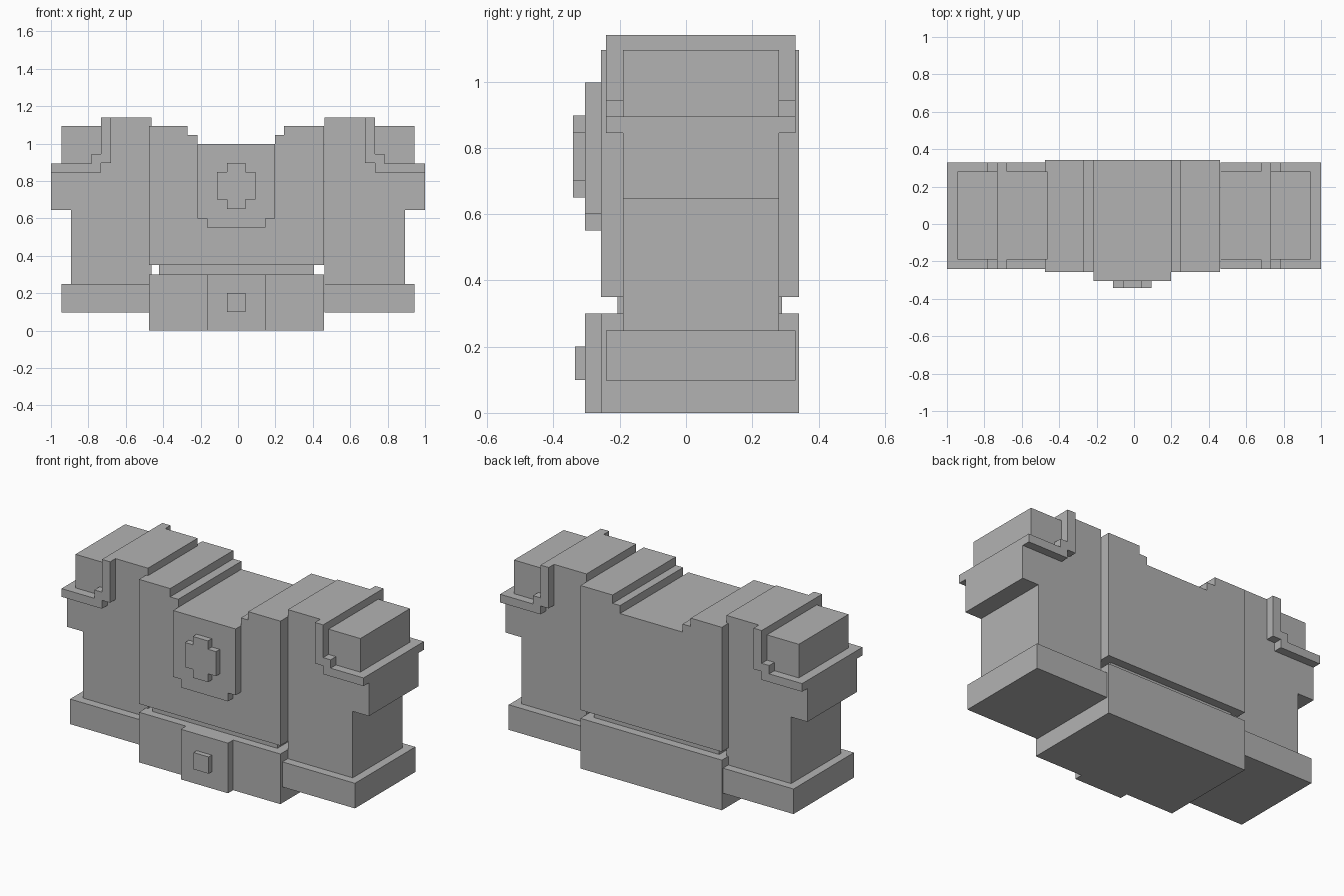
import bpy
import bmesh

if "Cube" in bpy.data.objects:
    bpy.data.objects.remove(bpy.data.objects["Cube"], do_unlink=True)

# Single plain grey
grey = bpy.data.materials.new("plain grey")
grey.use_nodes = True
color = (0.448, 0.448, 0.448, 1.0)
grey.diffuse_color = color
grey.node_tree.nodes["Principled BSDF"].inputs["Base Color"].default_value = color


def prism(name, profile, y0, y1):
    """Extrude a front (x, z) profile from y0 to y1."""
    bm = bmesh.new()
    face = bm.faces.new([bm.verts.new((x, y0, z)) for x, z in profile])
    ext = bmesh.ops.extrude_face_region(bm, geom=[face])
    verts = [v for v in ext["geom"] if isinstance(v, bmesh.types.BMVert)]
    bmesh.ops.translate(bm, verts=verts, vec=(0, y1 - y0, 0))
    bmesh.ops.recalc_face_normals(bm, faces=bm.faces)
    mesh = bpy.data.meshes.new(name)
    bm.to_mesh(mesh)
    bm.free()
    mesh.materials.append(grey)
    obj = bpy.data.objects.new(name, mesh)
    bpy.context.collection.objects.link(obj)
    return obj


def box(name, x0, x1, y0, y1, z0, z1):
    return prism(name, [(x0, z0), (x1, z0), (x1, z1), (x0, z1)], y0, y1)


# Torso with stepped neckline
prism("torso", [(-0.476, 0.35), (0.46, 0.35), (0.46, 1.095), (0.247, 1.095),
                (0.247, 1.045), (0.198, 1.045), (0.198, 0.997),
                (-0.216, 0.997), (-0.216, 1.045), (-0.27, 1.045),
                (-0.27, 1.095), (-0.476, 1.095)], -0.256, 0.341)

# Chest plate and its raised cross emblem
prism("chest_plate", [(-0.165, 0.55), (0.147, 0.55), (0.147, 0.6),
                      (0.198, 0.6), (0.198, 0.997), (-0.216, 0.997),
                      (-0.216, 0.6), (-0.165, 0.6)], -0.305, -0.256)
prism("chest_emblem", [(-0.06, 0.65), (0.04, 0.65), (0.04, 0.7), (0.093, 0.7),
                       (0.093, 0.847), (0.04, 0.847), (0.04, 0.897),
                       (-0.06, 0.897), (-0.06, 0.847), (-0.112, 0.847),
                       (-0.112, 0.7), (-0.06, 0.7)], -0.341, -0.305)

# Waist, belt and buckle
box("waist", -0.423, 0.405, -0.206, 0.29, 0.3, 0.35)
box("belt", -0.476, 0.46, -0.256, 0.341, 0.0, 0.3)
box("buckle", -0.165, 0.147, -0.305, -0.256, 0.0, 0.3)
box("buckle_stud", -0.06, 0.04, -0.335, -0.305, 0.1, 0.2)

# Arms, mirrored on both sides
arm = [(0.463, 0.248), (0.8925, 0.248), (0.8925, 0.646), (1.0, 0.646),
       (1.0, 0.845), (0.7325, 0.845), (0.7325, 0.895), (0.678, 0.895),
       (0.678, 1.14), (0.463, 1.14)]
trim = [(1.0, 0.845), (1.0, 0.894), (0.782, 0.894), (0.782, 0.944),
        (0.7325, 0.944), (0.7325, 1.14), (0.678, 1.14), (0.678, 0.895),
        (0.7325, 0.895), (0.7325, 0.845)]
for side, s in (("left", 1), ("right", -1)):
    prism(side + "_arm", [(s * x, z) for x, z in arm], -0.19, 0.28)
    prism(side + "_shoulder_trim", [(s * x, z) for x, z in trim], -0.241, 0.33)
    box(side + "_shoulder_pad", s * 0.7325, s * 0.943, -0.19, 0.28, 0.894, 1.095)
    box(side + "_cuff", s * 0.463, s * 0.943, -0.241, 0.33, 0.098, 0.248)
